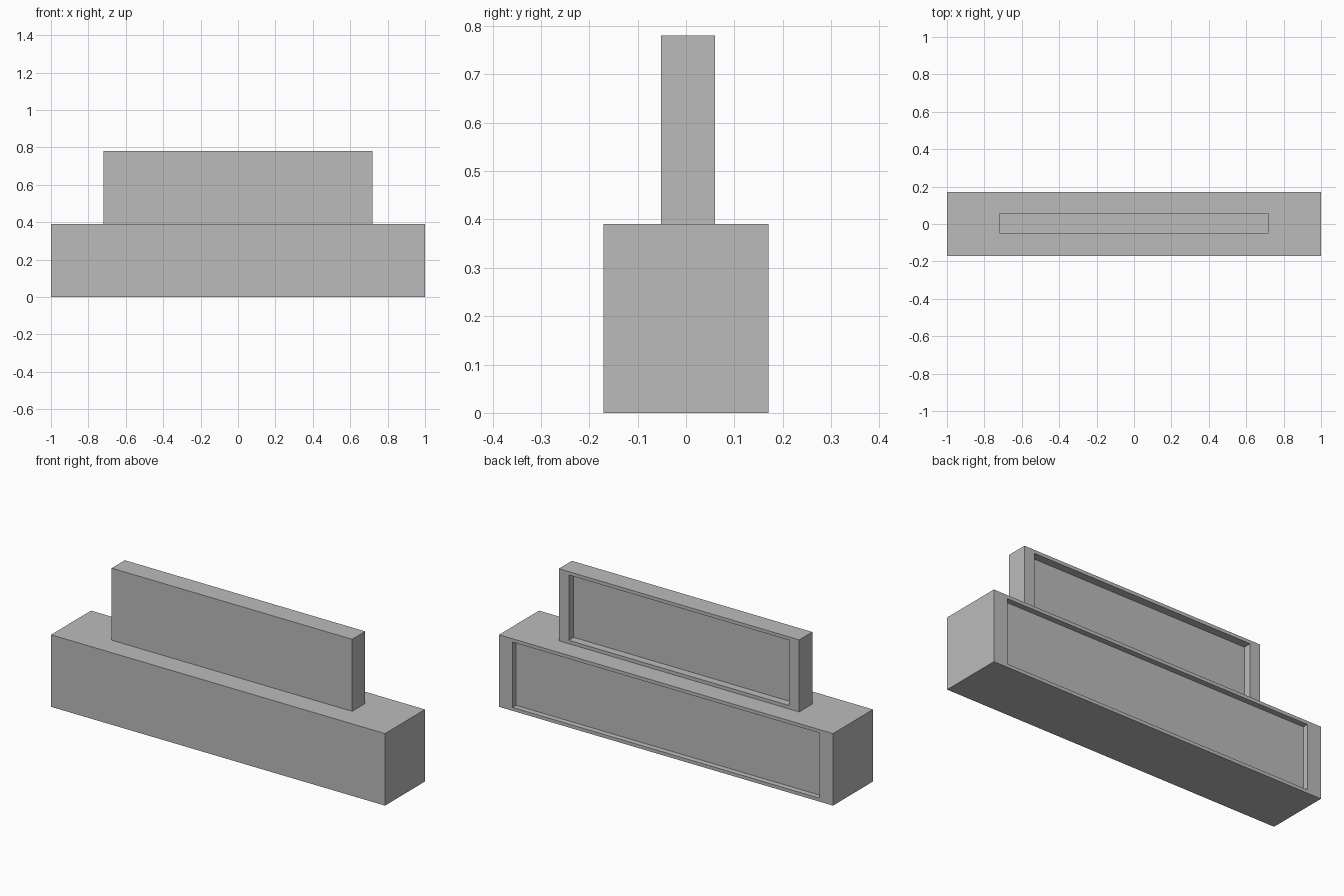
import bpy
import bmesh
from mathutils import Vector

if "Cube" in bpy.data.objects:
    bpy.data.objects.remove(bpy.data.objects["Cube"], do_unlink=True)

# Single plain grey
grey = bpy.data.materials.new("plain_grey")
grey.use_nodes = True
color = (0.5, 0.5, 0.5, 1)
grey.diffuse_color = color
grey.node_tree.nodes["Principled BSDF"].inputs["Base Color"].default_value = color


def recessed_block(name, low, high, margin_x, margin_z, depth):
    """Block whose back face carries a framed rectangular recess."""
    low, high = Vector(low), Vector(high)
    centre, size = (low + high) / 2, high - low
    bm = bmesh.new()
    bmesh.ops.create_cube(bm, size=1)
    for v in bm.verts:
        v.co = centre + v.co * size
    back = max(bm.faces, key=lambda f: f.calc_center_median().y)

    # Frame: inset the back face, then fit its border widths
    bmesh.ops.inset_individual(bm, faces=[back], thickness=margin_z)
    for v in back.verts:
        side = 1 if v.co.x > centre.x else -1
        v.co.x = centre.x + side * (size.x / 2 - margin_x)

    # Recess: push the panel inwards with straight walls
    panel = bmesh.ops.extrude_discrete_faces(bm, faces=[back])["faces"][0]
    for v in panel.verts:
        v.co.y -= depth
    bmesh.ops.recalc_face_normals(bm, faces=bm.faces)

    mesh = bpy.data.meshes.new(name)
    bm.to_mesh(mesh)
    bm.free()
    mesh.materials.append(grey)
    obj = bpy.data.objects.new(name, mesh)
    bpy.context.collection.objects.link(obj)
    return obj


# Wide lower block and narrow upper block
recessed_block("lower_block", (-1, -0.171, 0), (1, 0.171, 0.39), 0.082, 0.026, 0.03)
recessed_block("upper_block", (-0.72, -0.052, 0.39), (0.72, 0.06, 0.78), 0.06, 0.026, 0.042)
